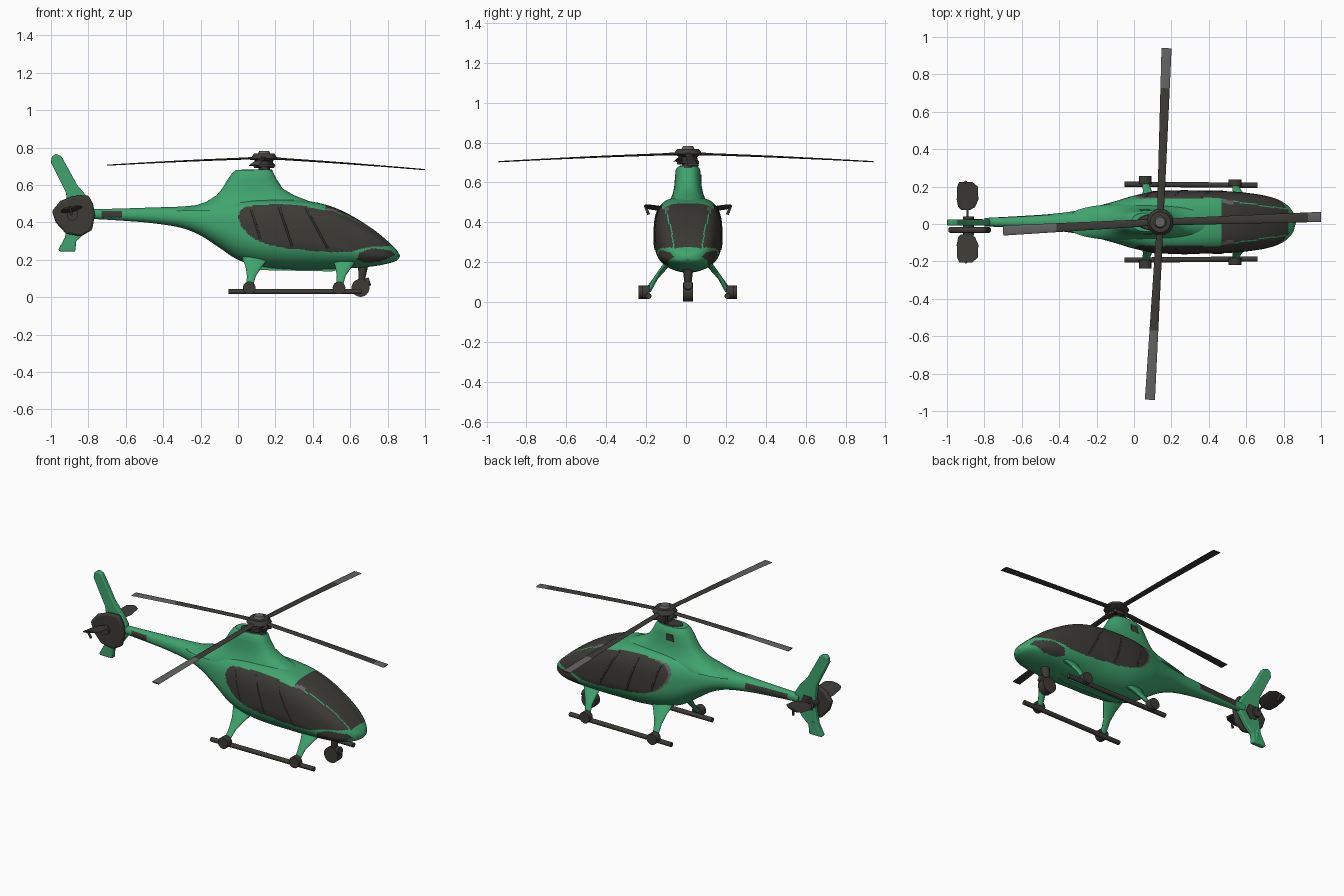
import bpy, math
from mathutils import Vector

if "Cube" in bpy.data.objects:
    bpy.data.objects.remove(bpy.data.objects["Cube"])

YC = 0.01  # the airframe sits very slightly off the y axis


def material(name, rgb):
    m = bpy.data.materials.new(name)
    m.diffuse_color = (*rgb, 1)
    m.use_nodes = True
    m.node_tree.nodes["Principled BSDF"].inputs["Base Color"].default_value = m.diffuse_color
    return m


GREEN = material("green paint", (0.05, 0.37, 0.155))
DARK = material("dark trim", (0.046, 0.043, 0.036))
GREY = material("blade grey", (0.125, 0.125, 0.125))


def build(name, verts, faces, mats, angle=0.6):
    me = bpy.data.meshes.new(name)
    me.from_pydata([tuple(v) for v in verts], [], faces)
    for m in mats:
        me.materials.append(m)
    me.shade_smooth()
    me.set_sharp_from_angle(angle=angle)
    ob = bpy.data.objects.new(name, me)
    ob.location.y = YC
    bpy.context.collection.objects.link(ob)
    return ob


def loft(name, rings, *mats):
    n, k = len(rings[0]), len(rings)
    faces = [(i * n + j, i * n + (j + 1) % n, (i + 1) * n + (j + 1) % n, (i + 1) * n + j)
             for i in range(k - 1) for j in range(n)]
    faces += [tuple(reversed(range(n))), tuple(range((k - 1) * n, k * n))]
    return build(name, [v for r in rings for v in r], faces, mats)


def rod(name, a, b, ra, mat, rb=None, n=24):
    a, b = Vector(a), Vector(b)
    q = (b - a).to_track_quat('Z', 'Y')
    ring = lambda p, r: [p + q @ Vector((r * math.cos(2 * math.pi * i / n),
                                         r * math.sin(2 * math.pi * i / n), 0)) for i in range(n)]
    return loft(name, [ring(a, ra), ring(b, rb or ra)], mat)


def prism(name, pts, y0, y1, mat, bevel=0.0):
    ob = loft(name, [[(x, y, z) for x, z in pts] for y in (y0, y1)], mat)
    if bevel:
        mod = ob.modifiers.new("soft edge", 'BEVEL')
        mod.width, mod.segments = bevel, 3
    return ob


def flat_ring(x, y, z, rx, ry, n=2.0, count=48):
    out = []
    for i in range(count):
        a = 2 * math.pi * i / count
        c, s = math.cos(a), math.sin(a)
        r = (abs(c) ** n + abs(s) ** n) ** (-1 / n)
        out.append((x + rx * r * c, y + ry * r * s, z))
    return out


def inside(x, z, poly):
    hit = False
    for (x1, z1), (x2, z2) in zip(poly, poly[1:] + poly[:1]):
        if (z1 > z) != (z2 > z) and x < (x2 - x1) * (z - z1) / (z2 - z1) + x1:
            hit = not hit
    return hit


# Fuselage stations: x, bottom, widest height, top, half width
ST = [(-0.80, .420, .445, .470, .022), (-0.60, .408, .44, .475, .033), (-0.45, .395, .435, .48, .043),
      (-0.30, .370, .425, .485, .062), (-0.20, .330, .41, .495, .085), (-0.10, .265, .38, .51, .112),
      (0.00, .200, .35, .52, .142), (0.12, .165, .32, .525, .165), (0.25, .150, .31, .525, .170),
      (0.40, .148, .30, .51, .168), (0.50, .150, .28, .485, .165), (0.60, .155, .26, .44, .157),
      (0.72, .165, .235, .365, .137), (0.80, .180, .225, .300, .105), (0.85, .197, .22, .25, .055),
      (0.865, .215, .22, .225, .006)]


def slope(i, k):
    a, b = ST[max(i - 1, 0)], ST[min(i + 1, len(ST) - 1)]
    return (b[k] - a[k]) / (b[0] - a[0])


def station(x):
    i = max(j for j in range(len(ST) - 1) if ST[j][0] <= x + 1e-9)
    h = ST[i + 1][0] - ST[i][0]
    t = (x - ST[i][0]) / h
    return [(2*t**3 - 3*t*t + 1) * ST[i][k] + (t**3 - 2*t*t + t) * h * slope(i, k)
            + (3*t*t - 2*t**3) * ST[i + 1][k] + (t**3 - t*t) * h * slope(i + 1, k) for k in range(1, 5)]


def upper_power(x):
    return 2.2 + 1.1 * min(1, max(0, (x + 0.2) / 0.3))


def body_ring(x, count=160):
    zb, zc, zt, w = station(x)
    out = []
    for i in range(count):
        a = 2 * math.pi * i / count
        c, s = math.cos(a), math.sin(a)
        n = upper_power(x) if s > 0 else 2.1
        r = (abs(c) ** n + abs(s) ** n) ** (-1 / n)
        out.append((x, w * r * c, zc + r * s * ((zt - zc) if s > 0 else (zc - zb))))
    return out


N = 260
body = loft("fuselage", [body_ring(-0.8 + 1.665 * i / N) for i in range(N + 1)], GREEN, DARK, GREY)

# Windows, grey seals and boom panels, coloured by position on the fuselage
SIDE = [(0, .43), (.008, .455), (.03, .48), (.10, .494), (.40, .505), (.46, .53), (.83, .53), (.83, .275),
        (.70, .268), (.60, .243), (.50, .241), (.385, .25), (.25, .263), (.17, .28), (.10, .305), (.05, .34),
        (.015, .385)]
CHIN = [(.635, .20), (.65, .24), (.72, .262), (.82, .25), (.842, .225), (.76, .19), (.68, .185)]
for p in body.data.polygons:
    x, y, z = p.center
    edge = 0.117 - 0.05 * (x - 0.47) / 0.35      # half width of the windscreen
    screen = 0.47 < x < 0.825 and abs(y) < edge and z > 0.27
    side = inside(x, z, SIDE) and abs(y) > (0.128 if 0.1 < x < 0.46 else edge + 0.006 if x > 0.4 else 0)
    chin = abs(y) > 0.055 and inside(x, z, CHIN)
    panel = -0.73 < x < (-0.45 if y > 0 else -0.62) and abs(z - 0.443) < 0.018
    p.material_index = int(screen or side or chin or panel)
    seal = side and y > 0 and x < 0.15 and not inside(x - 0.018, z + 0.004, SIDE)
    corner = 0.475 < x < 0.53 and edge - 0.014 < abs(y) < edge + 0.006 and z > 0.4
    if seal or corner:
        p.material_index = 2


def skin(x, z):
    zb, zc, zt, w = station(x)
    u, n = ((z - zc) / (zt - zc), upper_power(x)) if z > zc else ((zc - z) / (zc - zb), 2.1)
    return w * max(0, 1 - u ** n) ** (1 / n)


# Engine cowling with dark cap and one side vent
COWL = [(.46, -.36, .46, .10), (.49, -.23, .44, .10), (.51, -.17, .39, .09), (.545, -.115, .30, .076),
        (.58, -.085, .24, .069), (.63, -.055, .207, .065), (.665, -.03, .19, .061), (.68, -.012, .175, .05)]
loft("engine_cowling", [flat_ring((a + b) / 2, 0, z, (b - a) / 2, w, 2.6) for z, a, b, w in COWL], GREEN)
loft("cowling_cap", [flat_ring(.10, 0, .672, .088, .048), flat_ring(.10, 0, .684, .08, .04)], DARK)
prism("engine_vent", [(.03, .60), (.085, .60), (.085, .64), (.04, .64)], .060, .0685, DARK)

for s, side in ((-1, "right"), (1, "left")):
    # Slanted window posts following the skin
    for i, (xa, za, xb, zb) in enumerate([(.12, .31, .07, .47), (.29, .27, .22, .48), (.48, .26, .36, .48)]):
        rings = []
        for k in range(13):
            x, z = xa + (xb - xa) * k / 12, za + (zb - za) * k / 12
            rings.append(flat_ring(x, s * skin(x, z), z, .006, .003, 2, 8))
        loft(f"{side}_window_post_{i + 1}", rings, DARK)
    # Landing gear
    rod(side + "_skid", (-.05, s * .203, .03), (.66, s * .197, .03), .014, DARK)
    for end, x, dy, half in (("rear", .06, .225, .022), ("front", .54, .21, .018)):
        legs = [(x + .035, .085, .215, .075, .022), (x + .025, .125, .165, .045, .018),
                (x + .012, .165, .115, .024, .013), (x, dy - .012, .05, .017, .011)]
        loft(f"{side}_{end}_strut", [flat_ring(a, s * b, c, rx, ry, 2, 20) for a, b, c, rx, ry in legs], GREEN)
        rod(f"{side}_{end}_clamp", (x, s * (dy - half), .05), (x, s * (dy + half), .05), .034, DARK)
    # Horizontal tail planes
    plane = [(.066, -.90, .025), (.08, -.895, .045), (.12, -.89, .058), (.19, -.89, .055), (.215, -.90, .035)]
    rings = []
    for y, x, c in plane:
        z = .45 + .14 * y
        rings.append([(x + c * math.cos(a), s * y, z + .006 * math.sin(a) + .2 * c * math.cos(a))
                      for a in [2 * math.pi * i / 16 for i in range(16)]])
    loft(side + "_tail_plane", rings, DARK)
    rod(side + "_tail_plane_spar", (-.89, 0, .45), (-.89, s * .08, .462), .006, DARK, n=12)
    rod(side + "_tail_plane_tip", (-.90, s * .215, .485), (-.89, s * .198, .44), .007, DARK)

# Tail fin with shrouded fan
FIN = [(-1, .72), (-.995, .752), (-.975, .766), (-.945, .755), (-.92, .71), (-.86, .60), (-.80, .53),
       (-.77, .48), (-.77, .41), (-.82, .34), (-.865, .30), (-.87, .245), (-.955, .245), (-.96, .255),
       (-.925, .32), (-.905, .45), (-.92, .56), (-.97, .66)]
prism("tail_fin", FIN, -.018, .014, GREEN, .007)
FAN = [(-.995, .46), (-.95, .515), (-.88, .542), (-.80, .545), (-.775, .50), (-.765, .44), (-.78, .36),
       (-.84, .325), (-.92, .34), (-.975, .40)]
prism("fan_shroud", FAN, -.058, -.026, DARK, .012)
rod("fan_hub", (-.885, -.072, .44), (-.885, .03, .44), .03, DARK)
prism("fan_inner_panel", [(-.895, .40), (-.84, .385), (-.81, .43), (-.835, .48), (-.89, .48)], .009, .018, DARK)
rod("fin_foot", (-.89, 0, .25), (-.90, 0, .33), .014, GREEN, .018)

# Belly keel and camera pod
prism("belly_keel", [(.12, .145), (.50, .138), (.58, .155), (.12, .175)], -.022, .022, GREEN)
rod("camera_mount", (.67, 0, .18), (.66, 0, .08), .028, DARK, .016)
rod("camera_pod", (.655, -.024, .05), (.655, .024, .05), .048, DARK)
rod("camera_lens", (.66, 0, .07), (.705, 0, .085), .022, DARK)

# Rotor mast and hub
H = Vector((.14, 0, 0))
up = lambda z: H + Vector((0, 0, z))
rod("rotor_mast", up(.67), up(.75), .03, DARK)
rod("swash_plate", up(.695), up(.712), .05, DARK)
rod("hub_lower", up(.728), up(.742), .045, DARK, .072)
rod("hub_upper", up(.742), up(.768), .072, DARK, .055)
rod("hub_cap", up(.768), up(.782), .033, GREY, .026)
for i in range(4):
    a = math.pi / 4 + i * math.pi / 2
    d = Vector((math.cos(a), math.sin(a), 0))
    rod(f"pitch_link_{i + 1}", up(.695) + d * .06, up(.745) + d * .05, .008, DARK, n=10)
    rod(f"pitch_arm_{i + 1}", up(.70), up(.70) + d * .07, .01, DARK, n=10)


# Rotor blades with grey upper tips
def blade(name, tip, grey_from):
    tip = Vector(tip)
    root = up(.745)
    side = Vector((0, 0, 1)).cross(tip - root).normalized()
    ts = sorted({0.04, 0.12, 0.2, 0.35, 0.5, 0.8, 1.0, grey_from})
    rings = []
    for t in ts:
        c = .014 if t < .1 else .018 + .009 * t
        h = .010 if t < .1 else .006 - .003 * t
        p = root.lerp(tip, t) + Vector((0, 0, .003 * math.sin(math.pi * t)))
        rings.append([p + side * c * math.cos(2 * math.pi * k / 12)
                      + Vector((0, 0, h * math.sin(2 * math.pi * k / 12))) for k in range(12)])
    ob = loft(name, rings, DARK, GREY)
    cut = (tip - root).length * grey_from
    for p in ob.data.polygons:
        if p.normal.z > 0.1 and (p.center - root).dot((tip - root).normalized()) > cut:
            p.material_index = 1


blade("nose_blade", (1.0, .028, .682), .92)
blade("tail_blade", (-.70, -.045, .706), .66)
blade("left_blade", (.174, .93, .704), .77)
blade("right_blade", (.085, -.95, .704), .61)
